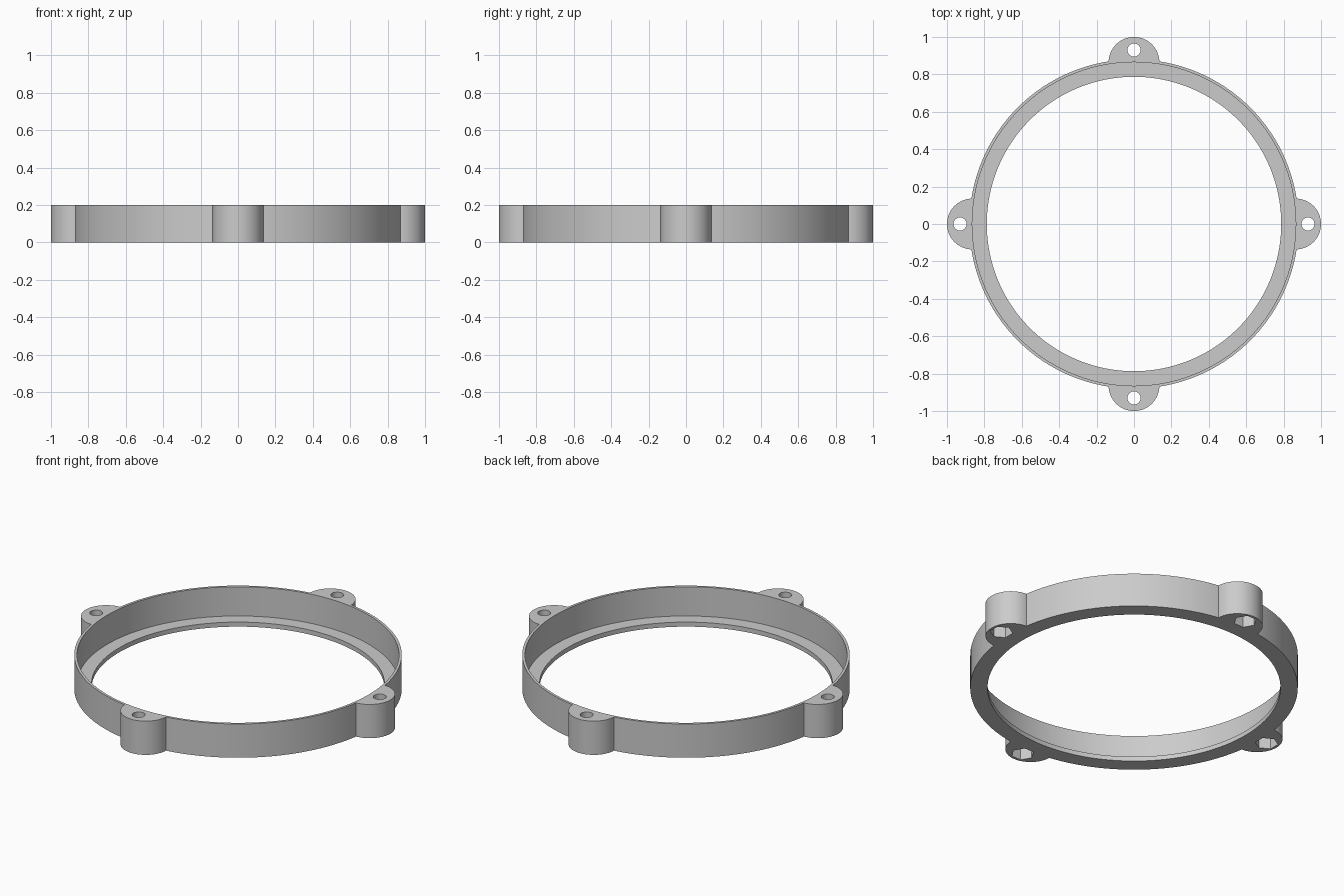
import bpy
import math

if "Cube" in bpy.data.objects:
    bpy.data.objects.remove(bpy.data.objects["Cube"])

HEIGHT = 0.2
FLOOR = 0.027          # thickness of the inner lip
OUTER, WALL, LIP = 0.88, 0.865, 0.787
LUG_R = 0.136
HOLE_AT = 0.93

grey = bpy.data.materials.new("light grey")
grey.diffuse_color = (0.6, 0.6, 0.6, 1)
grey.use_nodes = True
grey.node_tree.nodes["Principled BSDF"].inputs["Base Color"].default_value = grey.diffuse_color


def cylinder(name, radius, z0, z1, x=0, y=0, sides=64, turn=0):
    bpy.ops.mesh.primitive_cylinder_add(
        vertices=sides, radius=radius, depth=z1 - z0,
        location=(x, y, (z0 + z1) / 2), rotation=(0, 0, turn))
    ob = bpy.context.object
    ob.name = name
    ob.data.materials.append(grey)
    return ob


def combine(target, tool, operation):
    """Apply a boolean and discard the tool."""
    mod = target.modifiers.new(operation, 'BOOLEAN')
    mod.operation = operation
    mod.solver = 'EXACT'
    mod.object = tool
    bpy.context.view_layer.objects.active = target
    bpy.ops.object.modifier_apply(modifier=mod.name)
    bpy.data.objects.remove(tool, do_unlink=True)


directions = [(1, 0), (0, 1), (-1, 0), (0, -1)]

# Outer ring body with four round mounting lugs
ring = cylinder("mounting_ring", OUTER, 0, HEIGHT, sides=160)
for dx, dy in directions:
    d = 1 - LUG_R
    combine(ring, cylinder("lug", LUG_R, 0, HEIGHT, dx * d, dy * d), 'UNION')

# Wide bore above the lip, narrower opening through it
combine(ring, cylinder("bore", WALL, FLOOR, HEIGHT + 0.1, sides=160), 'DIFFERENCE')
combine(ring, cylinder("opening", LIP, -0.1, HEIGHT, sides=160), 'DIFFERENCE')

# Screw holes with hexagonal nut pockets underneath
for dx, dy in directions:
    x, y = dx * HOLE_AT, dy * HOLE_AT
    combine(ring, cylinder("hole", 0.035, -0.1, HEIGHT + 0.1, x, y, 32), 'DIFFERENCE')
    combine(ring, cylinder("nut_pocket", 0.062, -0.1, 0.08, x, y, 6,
                           math.atan2(dy, dx)), 'DIFFERENCE')

# Smooth round walls, crisp rims
bpy.ops.object.select_all(action='DESELECT')
ring.select_set(True)
bpy.context.view_layer.objects.active = ring
bpy.ops.object.shade_smooth_by_angle(angle=math.radians(30))
